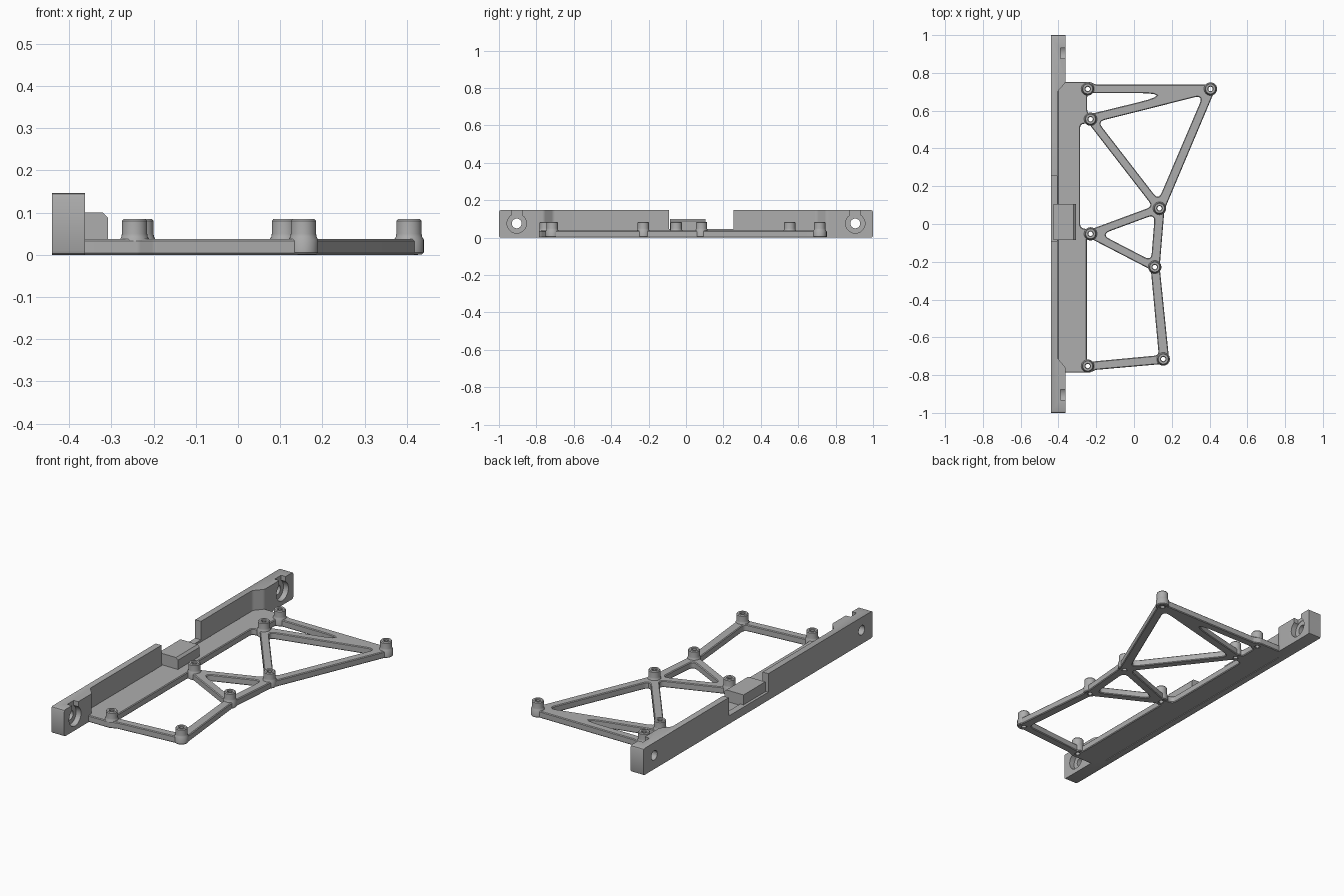
import bpy, bmesh, math
from mathutils import Vector, Matrix

cube = bpy.data.objects.get("Cube")
if cube:
    bpy.data.objects.remove(cube, do_unlink=True)

grey = bpy.data.materials.new("plain_grey")
grey.use_nodes = True
colour = (0.42, 0.42, 0.42, 1)
grey.diffuse_color = colour
grey.node_tree.nodes["Principled BSDF"].inputs["Base Color"].default_value = colour

FLOOR = 0.037    # thickness of floor and struts
HALF = 0.022     # half strut width
HOLE = 0.012     # screw hole radius
RAIL_TOP = 0.147


def add_object(name, data):
    ob = bpy.data.objects.new(name, data)
    bpy.context.collection.objects.link(ob)
    return ob


def from_bmesh(name, bm):
    bmesh.ops.recalc_face_normals(bm, faces=bm.faces)
    mesh = bpy.data.meshes.new(name)
    bm.to_mesh(mesh)
    bm.free()
    mesh.materials.append(grey)
    return add_object(name, mesh)


def smooth(ob):
    bpy.ops.object.select_all(action='DESELECT')
    ob.select_set(True)
    bpy.context.view_layer.objects.active = ob
    bpy.ops.object.shade_smooth_by_angle(angle=math.radians(30))


def evaluated_mesh(ob):
    bpy.context.view_layer.update()
    dg = bpy.context.evaluated_depsgraph_get()
    return bpy.data.meshes.new_from_object(ob.evaluated_get(dg))


def fillet(points, radius, steps=6):
    """Round every corner of a polygon."""
    pts = [Vector(p) for p in points]
    out = []
    for i, p in enumerate(pts):
        a, b = pts[i - 1] - p, pts[(i + 1) % len(pts)] - p
        half = a.angle(b) / 2
        reach = min(radius / max(math.tan(half), 0.01), 0.45 * a.length, 0.45 * b.length)
        if reach < 0.002:
            out.append(p)
            continue
        s, e = p + a.normalized() * reach, p + b.normalized() * reach
        for k in range(steps + 1):
            t = k / steps
            out.append(s * (1 - t) ** 2 + p * 2 * t * (1 - t) + e * t * t)
    return out


def inset(points, d):
    """Move each edge of a polygon inward by d."""
    pts = [Vector(p) for p in points]
    area = sum(pts[i - 1].cross(pts[i]) for i in range(len(pts)))
    if area < 0:
        pts.reverse()
    out = []
    for i, p in enumerate(pts):
        u = (p - pts[i - 1]).normalized()
        v = (pts[(i + 1) % len(pts)] - p).normalized()
        n1, n2 = Vector((-u.y, u.x)), Vector((-v.y, v.x))
        out.append(p + (n1 + n2) * d / (1 + n1.dot(n2)))
    return out


def circle(centre, r, n=20):
    return [Vector((centre[0] + r * math.cos(math.tau * k / n),
                    centre[1] + r * math.sin(math.tau * k / n))) for k in range(n)]


def box(name, lo, hi):
    bm = bmesh.new()
    bmesh.ops.create_cube(bm, size=1)
    for v in bm.verts:
        v.co = [lo[i] + (v.co[i] + 0.5) * (hi[i] - lo[i]) for i in range(3)]
    return from_bmesh(name, bm)


# Mounting points
A, B, C = (-0.245, 0.715), (-0.23, 0.555), (0.405, 0.715)
D, E, F = (0.135, 0.083), (-0.23, -0.052), (0.11, -0.228)
G, H = (0.155, -0.715), (-0.245, -0.752)
nodes = [A, B, C, D, E, F, G, H]

# Floor and struts: one outline with rounded openings
outline = [(-0.405, -0.787), (-0.235, -0.787), (-0.2, -0.772), (0.188, -0.738),
           (0.136, -0.228), (0.161, 0.075), (0.441, 0.738), (-0.2, 0.738),
           (-0.235, 0.753), (-0.405, 0.753)]
openings = [
    [(-0.27, 0.715), (-0.27, 0.55), C],
    [B, D, C],
    [(-0.307, 0.55), B, D, E, (-0.307, -0.04)],
    [D, E, F],
    [(-0.272, -0.06), E, F, G, (-0.272, -0.755)],
]
loops = [fillet(outline, 0.025)]
loops += [fillet(inset(o, HALF), 0.025) for o in openings]
loops += [circle(n, HOLE) for n in nodes]
chamfer = 0.004
curve = bpy.data.curves.new("floor_frame_outline", 'CURVE')
curve.dimensions = '2D'
curve.fill_mode = 'BOTH'
curve.extrude = FLOOR / 2 - chamfer
curve.bevel_depth = chamfer
curve.bevel_resolution = 0
curve.offset = -chamfer
for loop in loops:
    sp = curve.splines.new('POLY')
    sp.points.add(len(loop) - 1)
    for pt, co in zip(sp.points, loop):
        pt.co = (co.x, co.y, 0, 1)
    sp.use_cyclic_u = True
temp = add_object("floor_frame_outline", curve)
mesh = evaluated_mesh(temp)
mesh.transform(Matrix.Translation((0, 0, FLOOR / 2)))
mesh.materials.clear()
mesh.materials.append(grey)
bpy.data.objects.remove(temp, do_unlink=True)
smooth(add_object("floor_frame", mesh))

# Hollow standoffs, lathed
profile = [(HOLE, 0.001), (0.031, 0.001), (0.035, 0.005), (0.035, 0.036), (0.031, 0.043),
           (0.03, 0.05), (0.03, 0.08), (0.026, 0.085), (0.015, 0.085), (HOLE, 0.081)]
for i, (x, y) in enumerate(nodes):
    bm = bmesh.new()
    vs = [bm.verts.new((r, 0, z)) for r, z in profile]
    es = [bm.edges.new((vs[k - 1], vs[k])) for k in range(len(vs))]
    bmesh.ops.spin(bm, geom=vs + es, cent=(0, 0, 0), axis=(0, 0, 1), angle=math.tau, steps=28)
    bmesh.ops.remove_doubles(bm, verts=bm.verts, dist=0.0001)
    bmesh.ops.translate(bm, verts=bm.verts, vec=(x, y, 0))
    smooth(from_bmesh(f"standoff_{i + 1}", bm))

# Rail: thick ends and a thin wall between, extruded upward
BACK, FACE, WALL = -0.44, -0.362, -0.405
inner = fillet([(FACE, -1), (FACE, -0.76), (WALL, -0.71), (WALL, 0.70), (FACE, 0.75), (FACE, 1)], 0.03)
corner = len(fillet([(0, 0), (1, 0), (1, 1)], 0.03)) // 3
inner = [Vector((FACE, -1))] + inner[corner:-corner] + [Vector((FACE, 1))]
bm = bmesh.new()
plan = [Vector((BACK, -1))] + inner + [Vector((BACK, 1))]
base = bm.faces.new([bm.verts.new((p.x, p.y, 0)) for p in plan])
top = bmesh.ops.extrude_face_region(bm, geom=[base])["geom"]
for v in top:
    if isinstance(v, bmesh.types.BMVert):
        v.co.z = RAIL_TOP
end_edges = [e for e in bm.edges if all(abs(v.co.y) > 0.99 for v in e.verts)
             and abs(e.verts[0].co.x - e.verts[1].co.x) > 0.01]
bmesh.ops.bevel(bm, geom=end_edges, offset=0.01, segments=2, profile=0.5, affect='EDGES')
rail = from_bmesh("side_rail", bm)

# Cutters: wall notch, screw holes, counterbores and their open slots
cutters = [box("notch_cutter", (-0.6, -0.09, 0.045), (-0.3, 0.255, 0.3))]
for y in (-0.905, 0.905):
    for r, x0 in ((0.026, -0.6), (0.052, -0.392)):
        bm = bmesh.new()
        bmesh.ops.create_cone(bm, cap_ends=True, segments=32, radius1=r, radius2=r, depth=-0.3 - x0)
        bmesh.ops.rotate(bm, verts=bm.verts, matrix=Matrix.Rotation(math.pi / 2, 3, 'Y'))
        bmesh.ops.translate(bm, verts=bm.verts, vec=((x0 - 0.3) / 2, y, 0.076))
        cutters.append(from_bmesh("bore_cutter", bm))
    cutters.append(box("slot_cutter", (-0.39, y - 0.028, 0.076), (-0.3, y + 0.028, 0.3)))
for c in cutters:
    c.hide_render = True
    mod = rail.modifiers.new("cut", 'BOOLEAN')
    mod.operation = 'DIFFERENCE'
    mod.solver = 'EXACT'
    mod.object = c
cut_mesh = evaluated_mesh(rail)
rail.modifiers.clear()
rail.data = cut_mesh
for c in cutters:
    bpy.data.objects.remove(c, do_unlink=True)
smooth(rail)

# Catch block in the wall notch, with a chamfered top edge
catch = box("catch_block", (-0.425, -0.085, 0.03), (-0.308, 0.105, 0.1))
bm = bmesh.new()
bm.from_mesh(catch.data)
edge = [e for e in bm.edges if all(v.co.x > -0.31 and v.co.z > 0.09 for v in e.verts)]
bmesh.ops.bevel(bm, geom=edge, offset=0.012, segments=1, affect='EDGES')
bm.to_mesh(catch.data)
bm.free()
